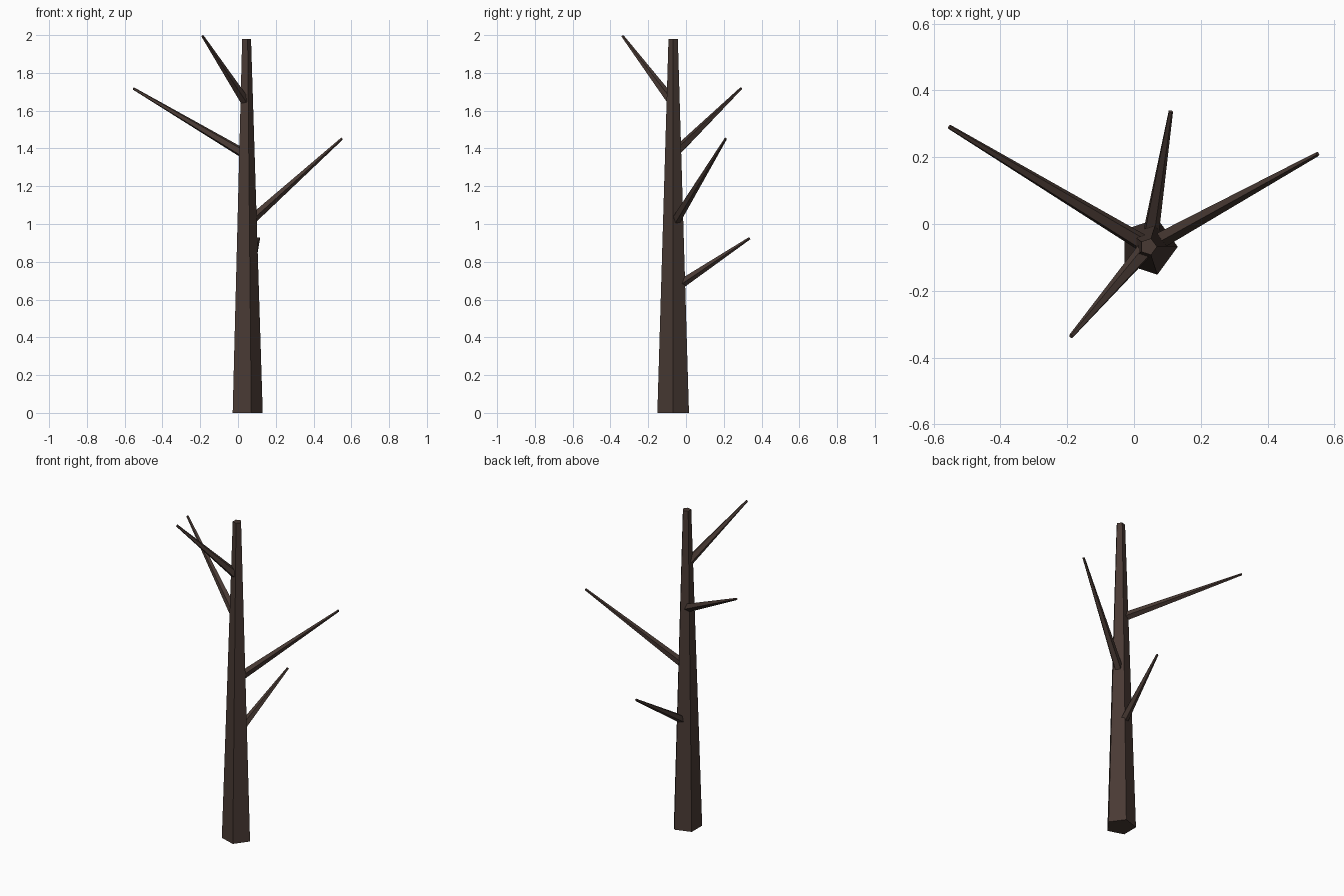
import bpy
import math
from mathutils import Vector, Matrix

cube = bpy.data.objects.get("Cube")
if cube:
    bpy.data.objects.remove(cube, do_unlink=True)

bark = bpy.data.materials.new("dark_brown_bark")
bark.use_nodes = True
bark.diffuse_color = (0.066, 0.042, 0.034, 1)
bark.node_tree.nodes["Principled BSDF"].inputs["Base Color"].default_value = bark.diffuse_color


def limb(name, start, end, r_start, r_end):
    """Five-sided tapered limb from start to end, capped at both ends."""
    start, end = Vector(start), Vector(end)
    axis = end - start
    bpy.ops.mesh.primitive_cone_add(vertices=5, radius1=r_start, radius2=r_end,
                                    depth=axis.length)
    ob = bpy.context.object
    ob.name = name
    # Put a corner of the base ring on local +x, then aim local z along the axis
    spin = Matrix.Rotation(-math.pi / 2, 4, "Z")
    aim = Vector((0, 0, 1)).rotation_difference(axis).to_matrix().to_4x4()
    ob.data.transform(Matrix.Translation((start + end) / 2) @ aim @ spin)
    ob.data.materials.append(bark)
    return ob


# Trunk
TX, TY = 0.043, -0.068
limb("trunk", (TX, TY, 0), (TX, TY, 1.98), 0.088, 0.026)

# Branches grow out of the trunk axis: name, root height, tip
branches = [
    ("lower_back_branch", 0.655, (0.11, 0.337, 0.925)),
    ("left_branch", 0.997, (0.55, 0.21, 1.452)),
    ("right_branch", 1.365, (-0.553, 0.291, 1.717)),
    ("upper_front_branch", 1.64, (-0.188, -0.336, 1.995)),
]
for name, height, tip in branches:
    limb(name, (TX, TY, height), tip, 0.027, 0.007)
